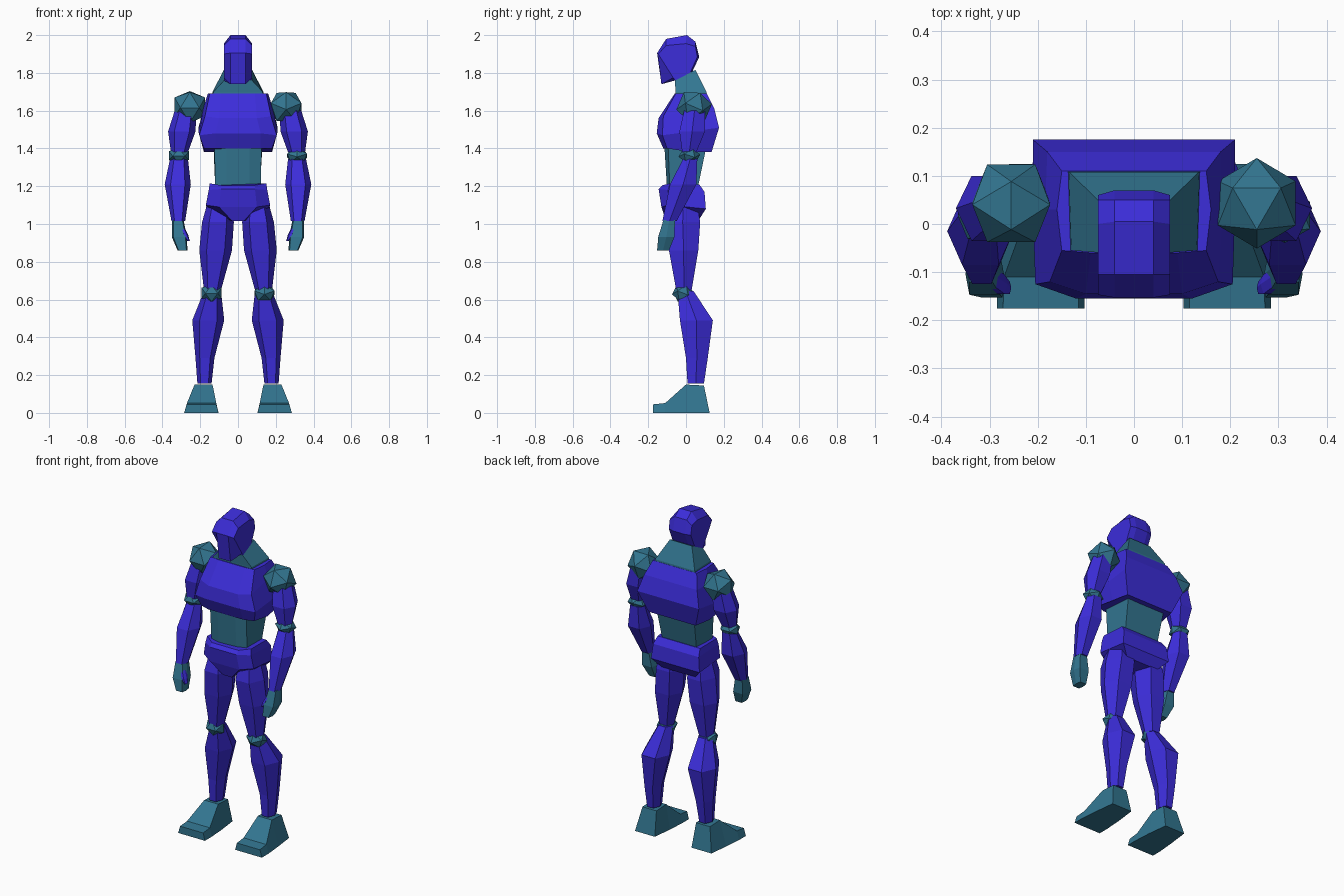
import bpy, bmesh, math
from mathutils import Matrix, Vector


def material(name, color):
    m = bpy.data.materials.new(name)
    m.diffuse_color = color
    return m


BLUE = material("armour_blue", (0.045, 0.026, 0.70, 1))
TEAL = material("joint_teal", (0.032, 0.18, 0.28, 1))


def finish(bm, name, mat):
    bmesh.ops.recalc_face_normals(bm, faces=bm.faces)
    me = bpy.data.meshes.new(name)
    bm.to_mesh(me)
    bm.free()
    me.materials.append(mat)
    ob = bpy.data.objects.new(name, me)
    bpy.context.collection.objects.link(ob)
    return ob


def loft(name, rings, mat):
    """Skin a list of equal-length point rings and cap both ends."""
    bm = bmesh.new()
    vs = [[bm.verts.new(p) for p in r] for r in rings]
    n = len(rings[0])
    for a, b in zip(vs, vs[1:]):
        for i in range(n):
            j = (i + 1) % n
            bm.faces.new((a[i], a[j], b[j], b[i]))
    bm.faces.new(vs[0])
    bm.faces.new(vs[-1])
    return finish(bm, name, mat)


def symmetric(name, halves, mat):
    """Loft rings given as right-half points running front to back."""
    rings = [h + [(-x, y, z) for x, y, z in reversed(h)] for h in halves]
    return loft(name, rings, mat)


def limb(name, sections, mat, s, flat=0.55):
    """Six-sided limb from (z, x inner, x outer, y front, y back)."""
    shape = [(1, 0), (flat, 1), (-flat, 1), (-1, 0), (-flat, -1), (flat, -1)]
    rings = []
    for z, x0, x1, y0, y1 in sections:
        cx, cy, hx, hy = (x0 + x1) / 2, (y0 + y1) / 2, (x1 - x0) / 2, (y1 - y0) / 2
        rings.append([(s * (cx + u * hx), cy + v * hy, z) for u, v in shape])
    return loft(name, rings, mat)


def joint(name, center, radii, s, tilt=35):
    """Twenty-sided ball joint."""
    bm = bmesh.new()
    bmesh.ops.create_icosphere(bm, subdivisions=1, radius=1)
    x, y, z = center
    m = (Matrix.Translation((s * x, y, z)) @ Matrix.Diagonal(Vector((*radii, 1)))
         @ Matrix.Rotation(math.radians(tilt), 4, 'X')
         @ Matrix.Rotation(math.radians(-18 if s > 0 else 18), 4, 'Z'))
    bmesh.ops.transform(bm, matrix=m, verts=bm.verts)
    return finish(bm, name, TEAL)


# Head: side profile and centre profile (y, z), lofted across x
side = [(-0.147, 1.90), (-0.105, 1.945), (0.0, 1.955), (0.05, 1.94),
        (0.06, 1.885), (0.022, 1.80), (-0.058, 1.76), (-0.068, 1.775)]
mid = [(-0.153, 1.905), (-0.105, 1.98), (0.005, 2.0), (0.05, 1.965),
       (0.07, 1.885), (0.026, 1.79), (-0.058, 1.76), (-0.13, 1.74)]
loft("head", [[(x, y, z) for y, z in p] for x, p in
              ((-0.075, side), (-0.04, mid), (0.04, mid), (0.075, side))], BLUE)

# Neck
symmetric("neck", [
    [(0.135, -0.055, 1.67), (0.14, 0.11, 1.67)],
    [(0.13, -0.055, 1.70), (0.135, 0.108, 1.70)],
    [(0.065, -0.06, 1.77), (0.075, 0.05, 1.815)]], TEAL)

# Chest
symmetric("chest", [
    [(0.09, -0.06, 1.69), (0.15, -0.055, 1.69), (0.16, 0.03, 1.69), (0.15, 0.11, 1.69)],
    [(0.10, -0.145, 1.56), (0.175, -0.12, 1.57), (0.185, 0.03, 1.61), (0.18, 0.15, 1.61)],
    [(0.12, -0.155, 1.48), (0.205, -0.125, 1.47), (0.21, 0.03, 1.49), (0.21, 0.175, 1.51)],
    [(0.12, -0.12, 1.40), (0.18, -0.10, 1.40), (0.18, 0.03, 1.38), (0.16, 0.135, 1.38)]], BLUE)

# Abdomen
symmetric("abdomen", [
    [(0.06, -0.115, 1.42), (0.125, -0.095, 1.42), (0.13, 0.11, 1.42)],
    [(0.06, -0.10, 1.18), (0.12, -0.085, 1.18), (0.115, 0.06, 1.18)]], TEAL)

# Pelvis, tapering to the crotch
symmetric("pelvis", [
    [(0.09, -0.125, 1.205), (0.15, -0.085, 1.215), (0.145, 0.07, 1.21)],
    [(0.09, -0.145, 1.185), (0.155, -0.095, 1.18), (0.155, 0.098, 1.17)],
    [(0.10, -0.13, 1.09), (0.17, -0.09, 1.10), (0.165, 0.105, 1.08)],
    [(0.03, -0.105, 1.015), (0.045, -0.05, 1.02), (0.11, 0.07, 1.025)]], BLUE)

for s, tag in ((1, "left"), (-1, "right")):
    # Arm
    joint("shoulder_" + tag, (0.255, 0.043, 1.62), (0.095, 0.095, 0.095), s)
    limb("upper_arm_" + tag, [
        (1.60, 0.22, 0.335, -0.01, 0.10),
        (1.49, 0.225, 0.37, -0.035, 0.10),
        (1.38, 0.265, 0.355, -0.02, 0.055)], BLUE, s)
    joint("elbow_" + tag, (0.313, 0.018, 1.362), (0.062, 0.058, 0.044), s)
    limb("forearm_" + tag, [
        (1.345, 0.265, 0.36, -0.015, 0.06),
        (1.21, 0.25, 0.388, -0.085, 0.055),
        (1.015, 0.28, 0.352, -0.125, -0.05)], BLUE, s)
    limb("hand_" + tag, [
        (1.02, 0.288, 0.348, -0.12, -0.058),
        (0.93, 0.27, 0.35, -0.147, -0.062),
        (0.86, 0.268, 0.32, -0.153, -0.09)], TEAL, s, 0.8)
    limb("thumb_" + tag, [
        (0.985, 0.285, 0.305, -0.13, -0.09),
        (0.94, 0.263, 0.29, -0.145, -0.105),
        (0.91, 0.255, 0.268, -0.145, -0.12)], BLUE, s)

    # Leg
    limb("thigh_" + tag, [
        (1.10, 0.04, 0.165, -0.09, 0.06),
        (1.01, 0.022, 0.19, -0.11, 0.075),
        (0.86, 0.032, 0.205, -0.09, 0.065),
        (0.65, 0.09, 0.18, -0.052, 0.03)], BLUE, s)
    joint("knee_" + tag, (0.14, -0.017, 0.635), (0.062, 0.057, 0.052), s)
    limb("shin_" + tag, [
        (0.645, 0.09, 0.18, -0.045, 0.04),
        (0.49, 0.073, 0.242, -0.032, 0.142),
        (0.29, 0.125, 0.225, 0.0, 0.115),
        (0.155, 0.14, 0.215, 0.008, 0.095)], BLUE, s)

    # Foot: (y sole, sole inner, sole outer, y top, z top, top inner, top outer)
    foot = [(-0.175, 0.103, 0.285, -0.175, 0.045, 0.115, 0.272),
            (-0.11, 0.103, 0.285, -0.11, 0.052, 0.115, 0.27),
            (0.0, 0.11, 0.275, 0.0, 0.15, 0.135, 0.23),
            (0.125, 0.125, 0.26, 0.095, 0.145, 0.135, 0.23)]
    loft("foot_" + tag, [[(s * a, y, 0), (s * b, y, 0), (s * d, yt, zt), (s * c, yt, zt)]
                         for y, a, b, yt, zt, c, d in foot], TEAL)
